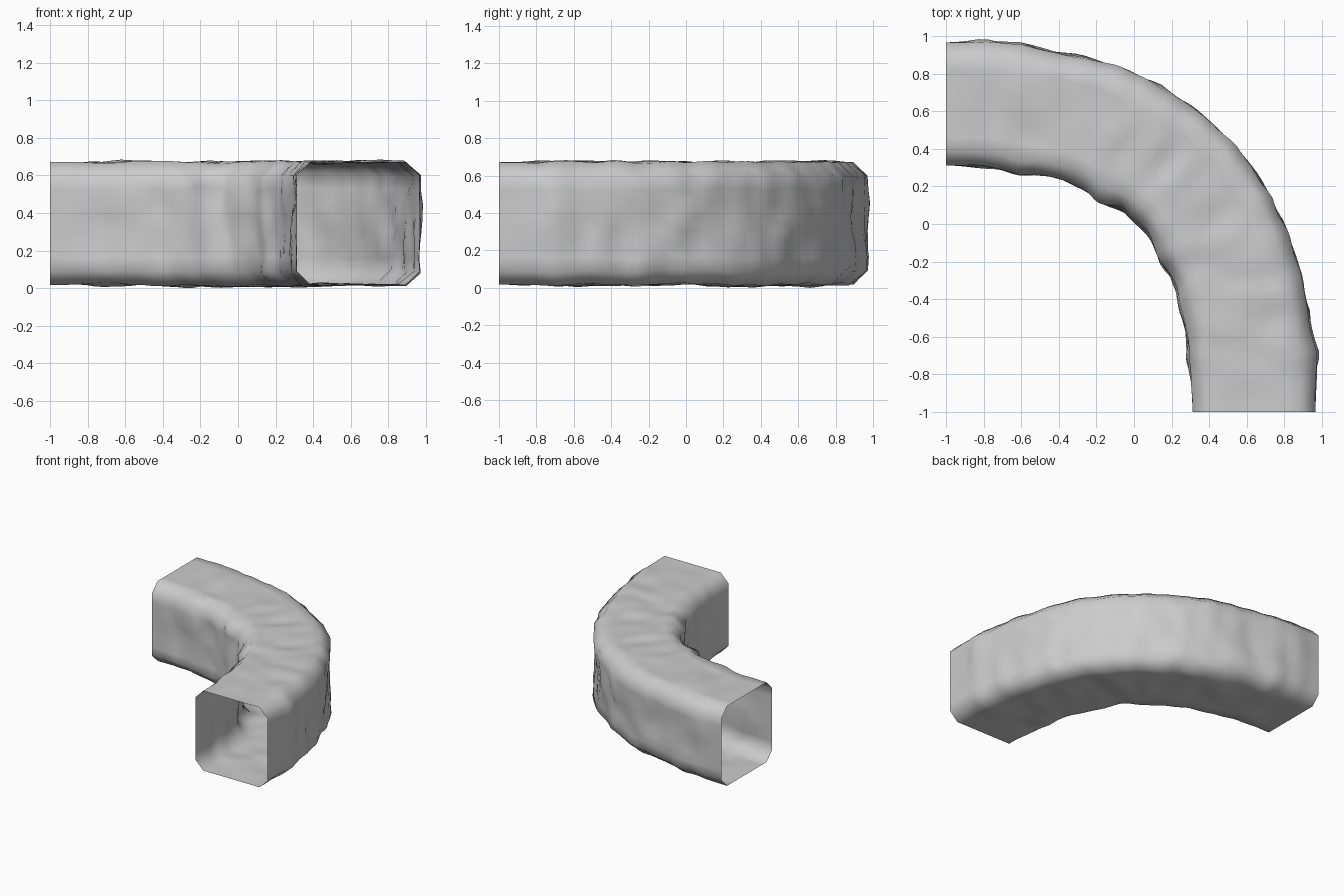
import bpy, bmesh
from math import exp
from mathutils import Vector, noise

if "Cube" in bpy.data.objects:
    bpy.data.objects.remove(bpy.data.objects["Cube"], do_unlink=True)

HALF = 0.327        # half width of the passage
CHAMFER = 0.072     # corner cut
MID_Z = 0.345
HANDLE = 1.13       # bend tension
RINGS = 64
SIDE_STEPS = 7
# Swellings of the side walls: plan position and outward push
SWELLS = (((-0.8, 0.97), 0.02), ((-0.6, 0.96), 0.015), ((0.97, -0.7), 0.02),
          ((0.95, -0.45), 0.015), ((-0.62, 0.3), -0.02), ((-0.17, 0.14), -0.028),
          ((0.14, -0.18), -0.022), ((0.3, -0.7), -0.014))
SWELL_RADIUS = 0.08


def flat_material(name, colour):
    mat = bpy.data.materials.new(name)
    mat.use_nodes = True
    mat.diffuse_color = colour
    mat.node_tree.nodes["Principled BSDF"].inputs["Base Color"].default_value = colour
    return mat


def bend(t):
    """Centre point and outward direction along the quarter bend."""
    a, d = Vector((-1, 0.64)), Vector((0.64, -1))
    b, c = a + Vector((HANDLE, 0)), d + Vector((0, HANDLE))
    s = 1 - t
    point = a * s**3 + b * 3 * s * s * t + c * 3 * s * t * t + d * t**3
    along = (b - a) * s * s + (c - b) * 2 * s * t + (d - c) * t * t
    along.normalize()
    return point, Vector((-along.y, along.x))


def chamfered_square():
    """Cross-section points (outward, up): long sides subdivided."""
    inner = HALF - CHAMFER
    points = []
    for ax, ay in ((1, 0), (0, 1), (-1, 0), (0, -1)):
        for i in range(SIDE_STEPS + 1):
            k = inner * (2 * i / SIDE_STEPS - 1)
            points.append(Vector((ax * HALF - ay * k, ay * HALF + ax * k)))
    return points


def swelling(flat):
    """Total outward push of the wall at a plan position."""
    return sum(push * exp(-((flat - Vector(spot)).length / SWELL_RADIUS) ** 2)
               for spot, push in SWELLS)


# Rock passage: chamfered square swept round the bend, roughened between its rims
section = chamfered_square()
bm = bmesh.new()
rings = []
for r in range(RINGS + 1):
    t = r / RINGS
    centre, outward = bend(t)
    fade = min(1, 12 * min(t, 1 - t))
    ring = []
    for p in section:
        flat = centre + outward * p.x
        co = Vector((flat.x, flat.y, MID_Z + p.y))
        rough = noise.noise_vector(co * 4) * 0.014 + noise.noise_vector(co * 7) * 0.02
        rough.z *= 0.8
        rough += (outward * swelling(flat)).to_3d()
        ring.append(bm.verts.new(co + rough * fade))
    rings.append(ring)
n = len(section)
for lower, upper in zip(rings, rings[1:]):
    for i in range(n):
        j = (i + 1) % n
        bm.faces.new((lower[i], lower[j], upper[j], upper[i]))
bmesh.ops.recalc_face_normals(bm, faces=bm.faces[:])
for face in bm.faces:
    face.smooth = True

mesh = bpy.data.meshes.new("tunnel_bend")
bm.to_mesh(mesh)
bm.free()
mesh.materials.append(flat_material("stone grey", (0.6, 0.6, 0.6, 1)))
tunnel = bpy.data.objects.new("tunnel_bend", mesh)
bpy.context.collection.objects.link(tunnel)
